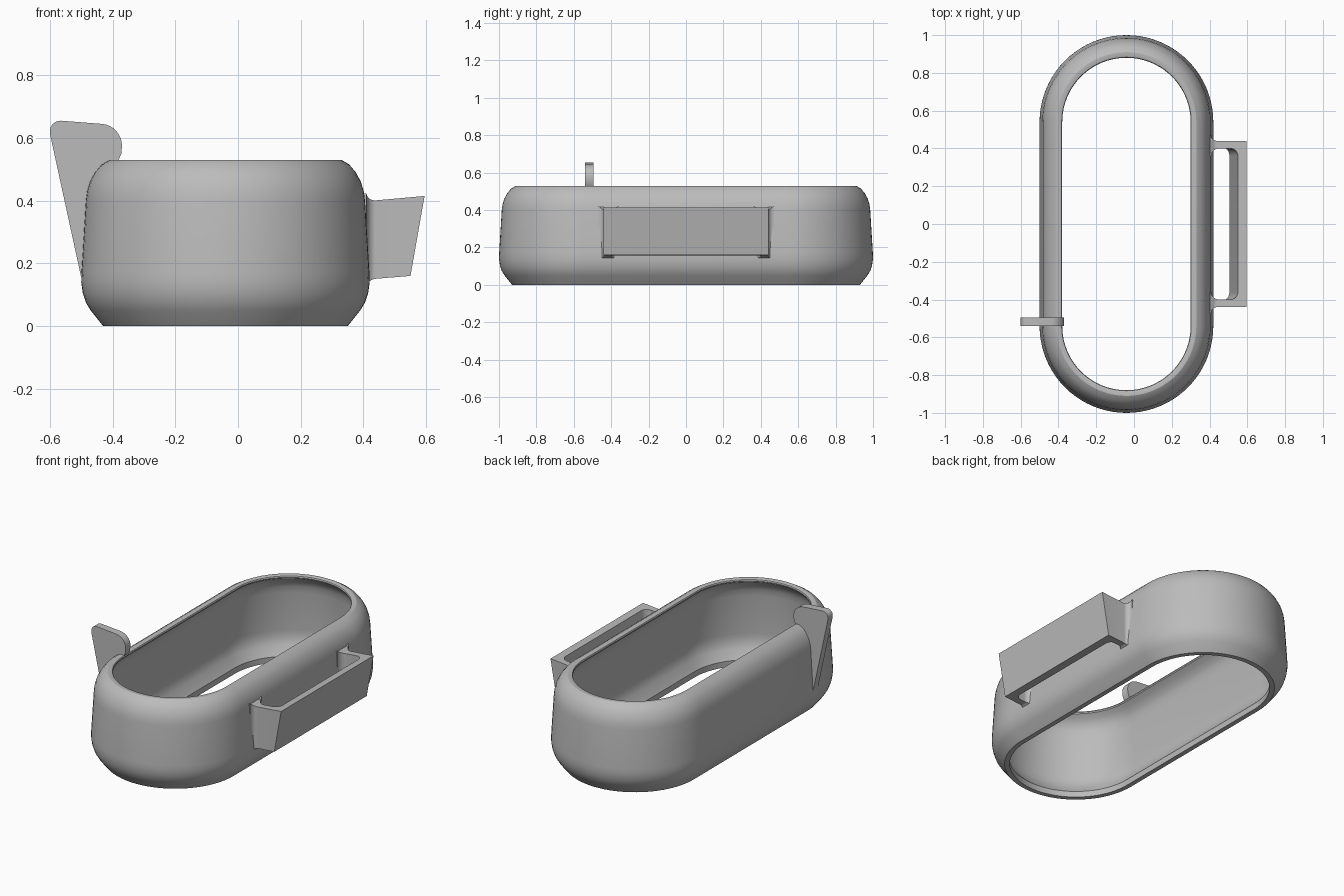
import bpy, bmesh, math
from math import sin, cos, pi

cube = bpy.data.objects.get("Cube")
if cube:
    bpy.data.objects.remove(cube, do_unlink=True)

grey = bpy.data.materials.new("plain_grey")
grey.use_nodes = True
COLOUR = (0.5, 0.5, 0.5, 1)
grey.diffuse_color = COLOUR
grey.node_tree.nodes["Principled BSDF"].inputs["Base Color"].default_value = COLOUR

CX = -0.04          # centre line of the ring
HALF = 0.54         # half length of its straight sides


def finish(name, bm, angle=30):
    bmesh.ops.recalc_face_normals(bm, faces=bm.faces)
    mesh = bpy.data.meshes.new(name)
    bm.to_mesh(mesh)
    bm.free()
    obj = bpy.data.objects.new(name, mesh)
    bpy.context.collection.objects.link(obj)
    mesh.materials.append(grey)
    bpy.ops.object.select_all(action='DESELECT')
    obj.select_set(True)
    bpy.context.view_layer.objects.active = obj
    bpy.ops.object.shade_smooth_by_angle(angle=math.radians(angle))
    return obj


def arc(cx, cy, r, start, end, n=8):
    step = math.radians(end - start) / n
    a = math.radians(start)
    return [(cx + r * cos(a + i * step), cy + r * sin(a + i * step)) for i in range(n + 1)]


def prism(name, outline, low, high):
    """Solid between two mapped copies of one outline."""
    bm = bmesh.new()
    a = [bm.verts.new(low(*p)) for p in outline]
    b = [bm.verts.new(high(*p)) for p in outline]
    caps = [bm.faces.new(a), bm.faces.new(b)]
    n = len(a)
    for i in range(n):
        j = (i + 1) % n
        bm.faces.new((a[i], a[j], b[j], b[i]))
    bmesh.ops.triangulate(bm, faces=caps)
    return finish(name, bm)


# Hollow ring: a thin wall section swept round a stadium path
outer = [(0.39, 0), (0.43, 0.05), (0.445, 0.075), (0.455, 0.105), (0.46, 0.14),
         (0.459, 0.17), (0.445, 0.40), (0.441, 0.43), (0.432, 0.46),
         (0.416, 0.49), (0.395, 0.515), (0.37, 0.53)]
inner = [(0.35, 0.53), (0.343, 0.527), (0.34, 0.52), (0.342, 0.513), (0.365, 0.495),
         (0.386, 0.47), (0.398, 0.44), (0.403, 0.40), (0.417, 0.17),
         (0.416, 0.14), (0.411, 0.115), (0.40, 0.085), (0.362, 0.035), (0.362, 0)]
section = outer + inner
path = [(math.radians(180 * i / 40), HALF) for i in range(41)]
path += [(a + pi, -y) for a, y in path]
bm = bmesh.new()
rings = [[bm.verts.new((CX + r * cos(a), y + r * sin(a), z)) for r, z in section]
         for a, y in path]
for k, ring in enumerate(rings):
    nxt = rings[(k + 1) % len(rings)]
    for i in range(len(section)):
        j = (i + 1) % len(section)
        bm.faces.new((ring[i], nxt[i], nxt[j], ring[j]))
finish("ring_body", bm)

# Side handle: C-shaped outline with filleted roots and a rounded slot
half_outer = [(0.39, 0.47)] + arc(0.44, 0.47, 0.03, 180, 270) + [(0.595, 0.44)]
half_slot = arc(0.51, 0.36, 0.04, 0, 90) + arc(0.45, 0.36, 0.04, 90, 180) + [(0.39, 0.36)]


def mirrored(points):
    return [(x, -y) for x, y in reversed(points)]


handle = half_outer + mirrored(half_outer) + mirrored(half_slot) + half_slot


def flare(x):
    t = min(max((0.44 - x) / 0.03, 0), 1)
    return 0.025 * (1 - math.sqrt(1 - t * t))


def handle_low(x, y):
    lean = 0.045 * min(max((x - 0.43) / 0.12, 0), 1)
    return (x - lean, y, 0.15 + 0.06 * (x - 0.43) - flare(x))


def handle_high(x, y):
    return (x, y, 0.40 + 0.09 * (x - 0.43) + flare(x))


prism("side_handle", handle, handle_low, handle_high)

# Upright fin on the opposite wall
fin = [(-0.499, 0.15), (-0.599, 0.61)] + arc(-0.566, 0.621, 0.034, 190, 88, 6)
fin += arc(-0.44, 0.575, 0.07, 85, 0) + [(-0.372, 0.55), (-0.385, 0.52),
                                        (-0.43, 0.47), (-0.46, 0.40), (-0.47, 0.18)]
prism("upright_fin", fin, lambda x, z: (x, -0.54, z), lambda x, z: (x, -0.495, z))
